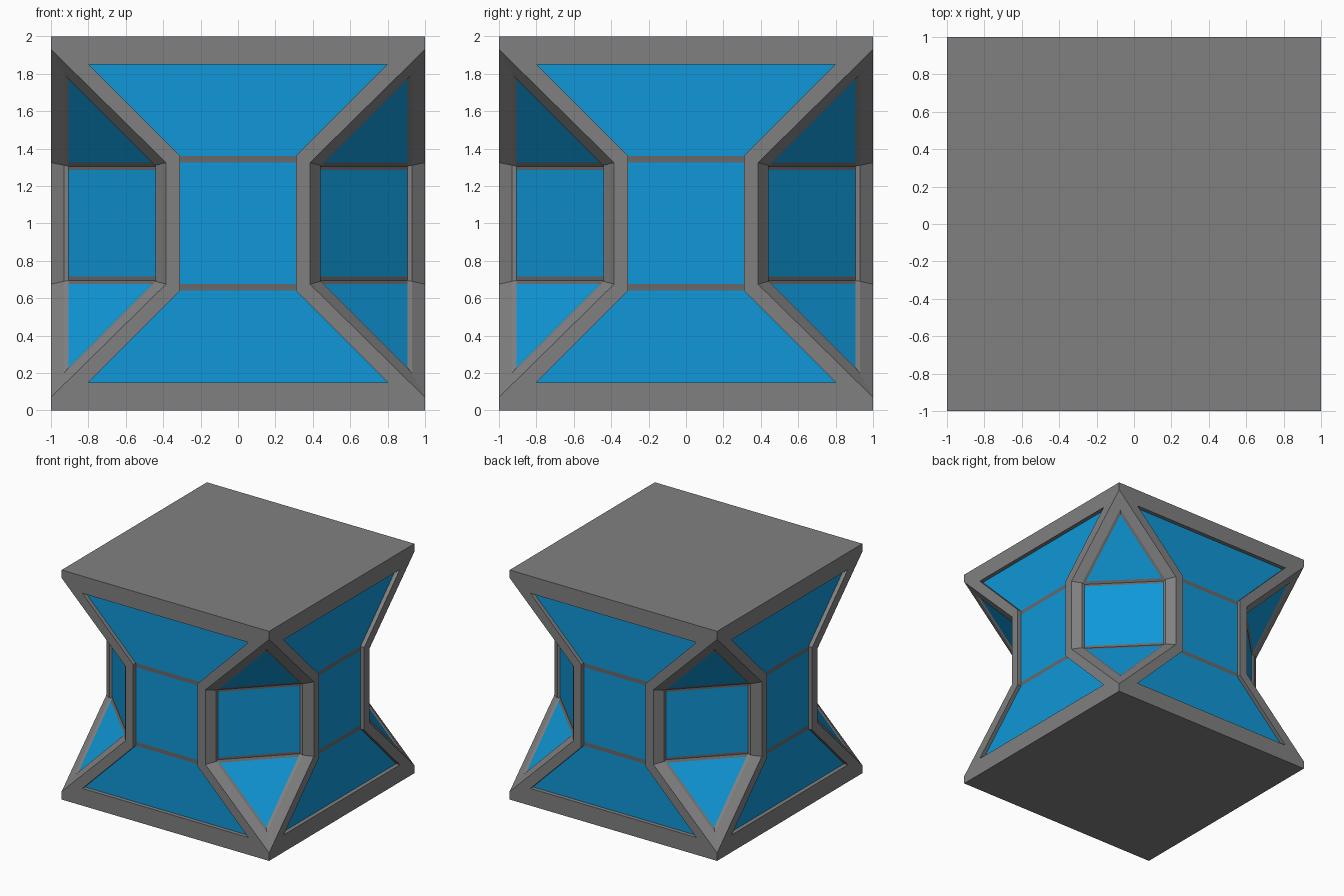
import bpy, bmesh
from mathutils import Matrix, Vector
from math import pi

if "Cube" in bpy.data.objects:
    bpy.data.objects.remove(bpy.data.objects["Cube"])


def material(name, rgb):
    m = bpy.data.materials.new(name)
    m.diffuse_color = (*rgb, 1)
    m.use_nodes = True
    m.node_tree.nodes["Principled BSDF"].inputs["Base Color"].default_value = m.diffuse_color
    return m


FRAME, GLASS, BAR = 0, 1, 2
bm = bmesh.new()


def face(points, turn=0, mat=FRAME):
    # turn = quarter turns about z
    rot = Matrix.Rotation(turn * pi / 2, 3, 'Z')
    f = bm.faces.new([bm.verts.new(rot @ Vector(p)) for p in points])
    f.material_index = mat


def flip(points, axis):
    # axis "x": across the side's centre line; "d": across the corner's diagonal
    if axis == "x":
        return [(-x, y, z) for x, y, z in points]
    return [(-y, -x, z) for x, y, z in points]


def mirrored(points, axis, turn):
    face(points, turn)
    face(flip(points, axis), turn)


# solid top and bottom plates
for z in (0, 2):
    face([(-1, -1, z), (1, -1, z), (1, 1, z), (-1, 1, z)])

# side opening, top to bottom: it narrows at 45 degrees to a straight waist
LEVELS = [1.85, 1.36, 1.325, 0.675, 0.64, 0.15]
RECESS = -0.965


def opening(y):
    return [(max(0.31, abs(z - 1) - 0.05), y, z) for z in LEVELS]


# corner opening, top to bottom: glass bends at BEND with a bar across the bend
BEND = 0.305
rise = [0.77, 0.325, BEND, 0.285, -0.285, -BEND, -0.325, -0.77]
corner_glass = [(max(0.44, abs(h) + 0.135), -0.905, 1 + h) for h in rise]
outer = [(1, -1, 1.93), (0.385, -1, 1.325), (0.385, -1, 0.675), (1, -1, 0.07)]
inner = [(0.93, -0.93, 1.80), (0.44, -0.93, 1.31), (0.44, -0.93, 0.69), (0.93, -0.93, 0.20)]

for t in range(4):
    # hourglass frame on the flat side
    rim, deep = opening(-1), opening(RECESS)
    mirrored(outer + rim[::-1], "x", t)
    for zc, s in ((2, -1), (0, 1)):
        face([(-1, -1, zc), (1, -1, zc), (1, -1, zc + s * 0.07),
              (0.8, -1, zc + s * 0.15), (-0.8, -1, zc + s * 0.15),
              (-1, -1, zc + s * 0.07)], t)
    # recess walls and the panes and bars behind them
    for i in range(5):
        mirrored([rim[i], rim[i + 1], deep[i + 1], deep[i]], "x", t)
        a = [deep[i], deep[i + 1]]
        face(a + flip(a, "x")[::-1], t, BAR if i in (1, 3) else GLASS)
    for i in (0, 5):
        a = [rim[i], deep[i]]
        face(a + flip(a, "x")[::-1], t)

    # cut corner: sloped frame facets and short inner walls
    spans = [(0, 3), (2, 6), (5, 8)]
    for i, (s, e) in enumerate(spans):
        mirrored([outer[i], outer[i + 1], inner[i + 1], inner[i]], "d", t)
        mirrored([inner[i + 1], inner[i]] + corner_glass[s:e], "d", t)
    # corner panes and bars
    for i in range(7):
        a = corner_glass[i:i + 2]
        pts = list(dict.fromkeys(a + flip(a, "d")[::-1]))
        face(pts, t, BAR if i in (1, 2, 4, 5) else GLASS)

bmesh.ops.remove_doubles(bm, verts=bm.verts[:], dist=0.0005)
bmesh.ops.recalc_face_normals(bm, faces=bm.faces[:])

mesh = bpy.data.meshes.new("windowed_block")
for m in (material("frame gray", (0.216, 0.216, 0.216)),
          material("glass blue", (0.005, 0.31, 0.68)),
          material("dark bar gray", (0.14, 0.14, 0.14))):
    mesh.materials.append(m)
bm.to_mesh(mesh)
bm.free()
bpy.context.collection.objects.link(bpy.data.objects.new("windowed_block", mesh))
